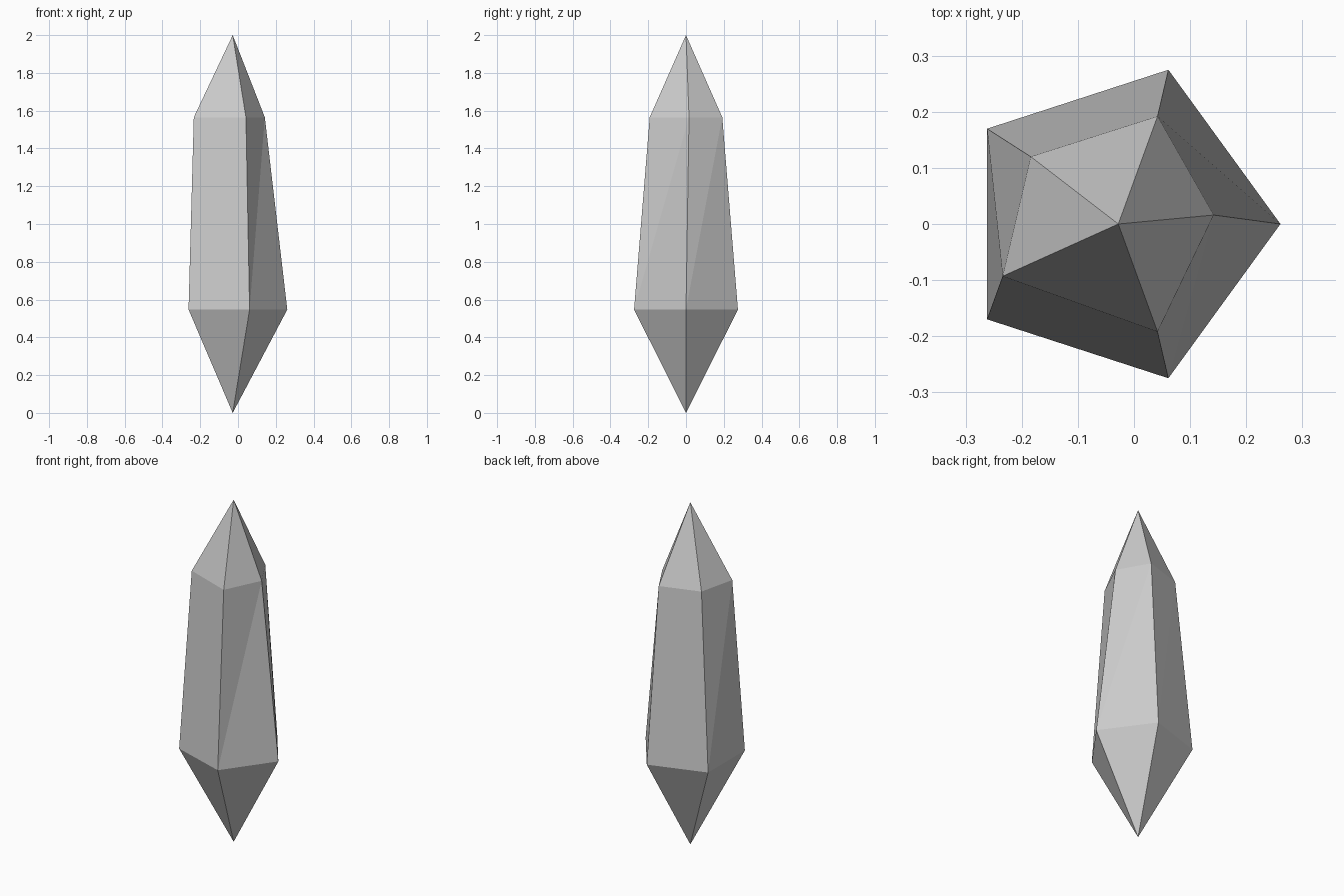
import bpy, bmesh
from math import cos, sin, tau

if "Cube" in bpy.data.objects:
    bpy.data.objects.remove(bpy.data.objects["Cube"])

CENTRE_X = -0.028
SIDES = 5

bm = bmesh.new()

# Lower ring: regular pentagon at the widest point
lower = [bm.verts.new((CENTRE_X + 0.289 * cos(tau * i / SIDES),
                       0.289 * sin(tau * i / SIDES), 0.547))
         for i in range(SIDES)]

# Upper ring: narrower, slightly irregular shoulder
shoulder = [(0.142, 0.016), (0.042, 0.192), (-0.184, 0.12),
            (-0.234, -0.093), (0.042, -0.192)]
upper = [bm.verts.new((x, y, 1.565)) for x, y in shoulder]

# Pointed ends
bottom = bm.verts.new((CENTRE_X, 0, 0))
top = bm.verts.new((CENTRE_X, 0, 2))

# Facets: lower point, two triangles per long side, upper point
for i in range(SIDES):
    j = (i + 1) % SIDES
    bm.faces.new((bottom, lower[j], lower[i]))
    bm.faces.new((lower[i], lower[j], upper[j]))
    bm.faces.new((lower[i], upper[j], upper[i]))
    bm.faces.new((upper[i], upper[j], top))

bmesh.ops.recalc_face_normals(bm, faces=bm.faces)
mesh = bpy.data.meshes.new("crystal")
bm.to_mesh(mesh)
bm.free()
bpy.context.collection.objects.link(bpy.data.objects.new("crystal", mesh))
